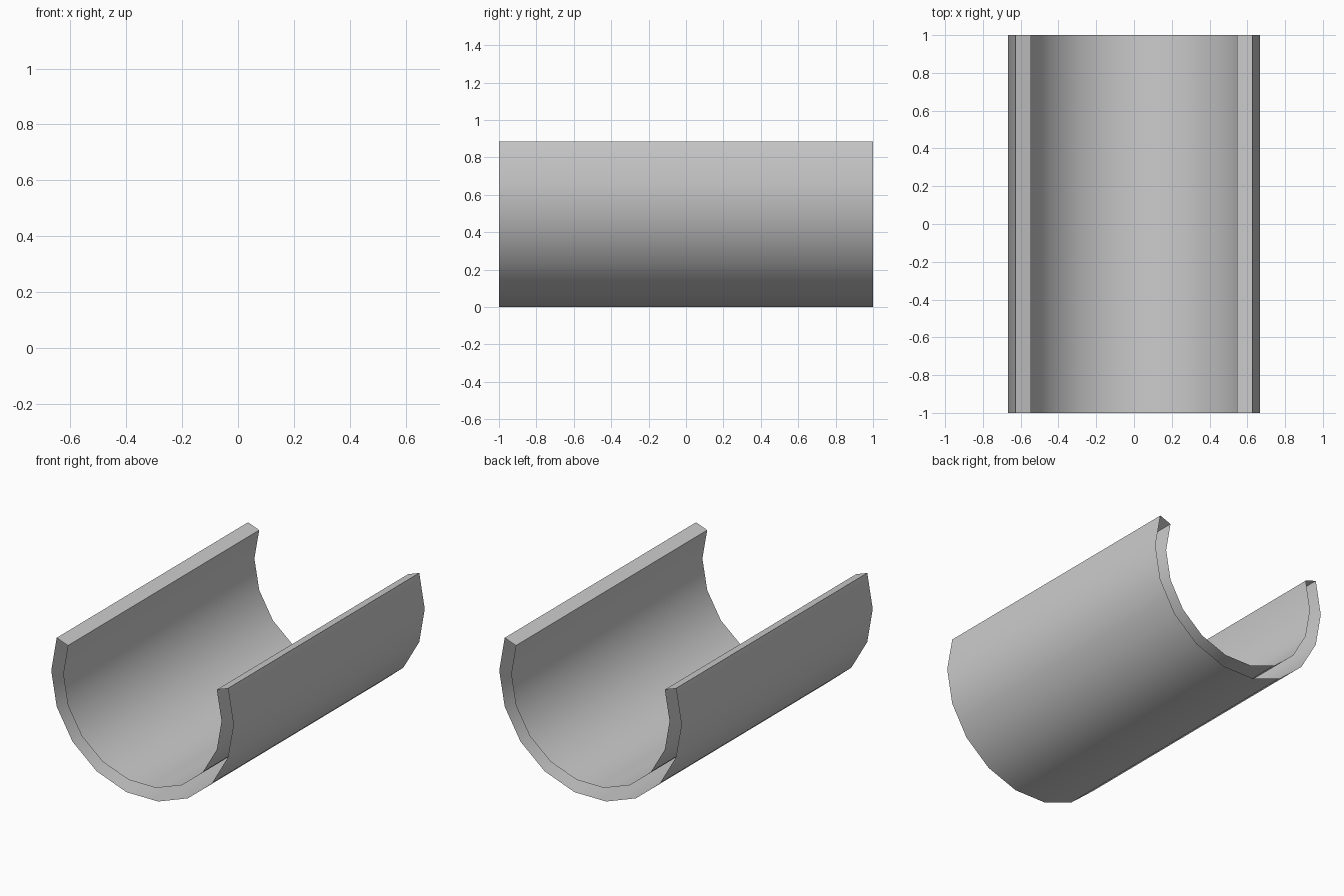
import bpy, bmesh
from math import sin, cos, radians

if "Cube" in bpy.data.objects:
    bpy.data.objects.remove(bpy.data.objects["Cube"])

OUTER, INNER = 0.667, 0.58
CENTRE_Z = OUTER * cos(radians(10))


def arc(radius):
    # 18-sided circle, open at the top; angle measured from straight down
    return [(radius * sin(radians(a)), CENTRE_Z - radius * cos(radians(a)))
            for a in range(-110, 111, 20)]


# Closed wall profile: outer arc, then back along the inner arc
profile = arc(OUTER) + arc(INNER)[::-1]

# Sweep along y, leaving both ends of the wall open
bm = bmesh.new()
front = [bm.verts.new((x, -1, z)) for x, z in profile]
back = [bm.verts.new((x, 1, z)) for x, z in profile]
n = len(profile)
for i in range(n):
    j = (i + 1) % n
    bm.faces.new((front[i], front[j], back[j], back[i]))
bm.normal_update()

# Outer bottom must face down
bottom = min(bm.faces, key=lambda f: f.calc_center_median().z)
if bottom.normal.z > 0:
    bmesh.ops.reverse_faces(bm, faces=bm.faces[:])

mesh = bpy.data.meshes.new("trough")
bm.to_mesh(mesh)
bm.free()
trough = bpy.data.objects.new("trough", mesh)
bpy.context.collection.objects.link(trough)

# Smooth curved walls, crisp rims
bpy.context.view_layer.objects.active = trough
trough.select_set(True)
bpy.ops.object.shade_smooth_by_angle(angle=radians(30))
